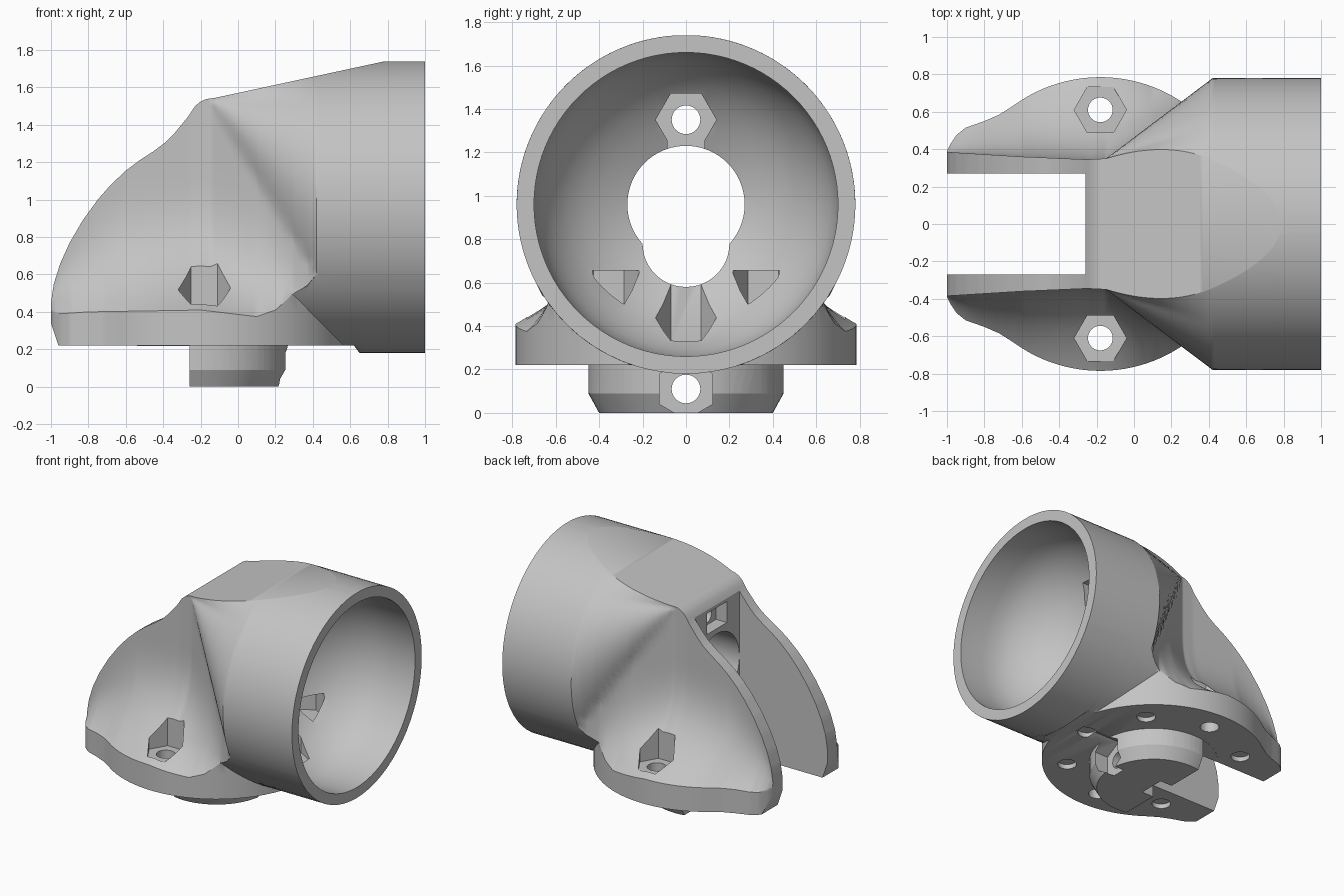
import bpy, bmesh, math
from mathutils import Matrix, Vector

old = bpy.data.objects.get("Cube")
if old:
    bpy.data.objects.remove(old, do_unlink=True)

grey = bpy.data.materials.new("plain grey")
grey.use_nodes = True
GREY = (0.55, 0.55, 0.55, 1)
grey.diffuse_color = GREY
grey.node_tree.nodes["Principled BSDF"].inputs["Base Color"].default_value = GREY

R, AXIS_Z = 0.78, 0.96          # socket tube
BASE_X, BASE_R = -0.18, 0.785   # round flange
APEX_X, APEX_Z = -0.15, 1.53    # shoulder where the fork meets the tube
TUBE_X, FOLD_Z = 0.42, 0.6      # where the shoulder folds reach the tube


def interp(pts, x):
    """Piecewise linear lookup."""
    if x <= pts[0][0]:
        return pts[0][1]
    for (a, b), (c, d) in zip(pts, pts[1:]):
        if x <= c:
            return b + (d - b) * (x - a) / (c - a)
    return pts[-1][1]


def make(name, bm):
    bmesh.ops.recalc_face_normals(bm, faces=bm.faces[:])
    me = bpy.data.meshes.new(name)
    bm.to_mesh(me)
    bm.free()
    me.materials.append(grey)
    ob = bpy.data.objects.new(name, me)
    bpy.context.collection.objects.link(ob)
    return ob


def rod(name, start, end, r1, sides=48, r2=None, turn=0):
    """Prism, cylinder or cone from start to end."""
    a, b = Vector(start), Vector(end)
    bm = bmesh.new()
    rot = (b - a).to_track_quat('Z', 'Y').to_matrix().to_4x4()
    bmesh.ops.create_cone(bm, cap_ends=True, segments=sides, radius1=r1,
                          radius2=r1 if r2 is None else r2, depth=(b - a).length,
                          matrix=Matrix.Translation((a + b) / 2) @ rot @ Matrix.Rotation(turn, 4, 'Z'))
    return make(name, bm)


def box(name, lo, hi):
    lo, hi = Vector(lo), Vector(hi)
    bm = bmesh.new()
    bmesh.ops.create_cube(bm, size=1, matrix=Matrix.Translation((lo + hi) / 2)
                          @ Matrix.Diagonal((*(hi - lo), 1)))
    return make(name, bm)


def skin(name, rings):
    """Closed loft through equal rings."""
    bm = bmesh.new()
    loops = [[bm.verts.new(p) for p in ring] for ring in rings]
    n = len(loops[0])
    for a, b in zip(loops, loops[1:]):
        for i in range(n):
            j = (i + 1) % n
            bm.faces.new((a[i], a[j], b[j], b[i]))
    bm.faces.new(loops[0])
    bm.faces.new(loops[-1])
    return make(name, bm)


# Outer shell: a half width for every x and z
TOP = [(-1, .45), (-.985, .55), (-.95, .66), (-.9, .77), (-.83, .89), (-.75, 1.0), (-.68, 1.08),
       (-.6, 1.155), (-.52, 1.215), (-.45, 1.26), (-.39, 1.305), (-.34, 1.355), (-.27, 1.44),
       (-.23, 1.5), (-.2, 1.525), (-.17, 1.538), (-.12, 1.545), (.78, 1.739)]
WIDTH = [(-1, .385), (-.6, .36), (-.25, .345), (-.15, .35)]
TIP = [(-1, .39), (-.98, .43), (-.95, .475), (-.9, .515), (-.8, .55), (-.72, .585), (-.64, .636)]
RIM = [(-1, .41), (-.95, .39), (-.8, .40), (-.2, .41), (.1, .375), (.2, .41), (.3, .5),
       (.37, .54), (.42, .6)]
FLOOR = [(-1, .34), (-.96, .22), (.62, .22), (.65, .18)]


def flange_edge(x):
    if x < -.64:
        return interp(TIP, x)
    return math.sqrt(max(0, BASE_R ** 2 - (x - BASE_X) ** 2))


def tube(z):
    return math.sqrt(max(.0001, R * R - (z - AXIS_Z) ** 2))


def lower_width(x, z):
    """Flange wall, merging into the tube."""
    return max(flange_edge(x), tube(z)) if x > 0 else flange_edge(x)


def upper_width(x, z):
    """Fork, conical shoulder and tube, with a concave flare to the flange."""
    t = min(1, max(0, (x - APEX_X) / (TUBE_X - APEX_X)))
    if t == 1:
        return tube(z)
    fold = APEX_Z + (FOLD_Z - APEX_Z) * t
    z_ring = z
    if z < APEX_Z:
        z_ring = max(FOLD_Z, APEX_Z + (z - APEX_Z) / max(t, .001))
    base = interp(WIDTH, x) * (1 - t) + tube(z_ring) * t
    rim = interp(RIM, x)
    reach = min(.75, min(fold, interp(TOP, x)) - rim)
    s = min(1, (z - rim) / max(reach, .01))
    return base + max(0, lower_width(x, rim) - base) * (1 - s) ** 3


def section(x):
    z0, rim, top = interp(FLOOR, x), interp(RIM, x), interp(TOP, x)
    # a row follows the seam between flange and tube
    seam = AXIS_Z - math.sqrt(R * R - min(R, flange_edge(x)) ** 2)
    seam = min(max(seam, z0 + .004), rim - .004)
    u = math.sqrt((seam - z0) / (rim - z0))
    steps = [u * i / 6 for i in range(7)] + [u + (1 - u) * i / 10 for i in range(1, 11)]
    side = []
    for s in steps:
        z = z0 + (rim - z0) * s * s
        side.append((lower_width(x, z), z))
    for i in range(1, 45):
        z = rim + (top - rim) * (1 - math.cos(math.pi * i / 44)) / 2
        side.append((upper_width(x, z), z))
    return [(x, y, z) for y, z in side] + [(x, -y, z) for y, z in reversed(side)]


xs = {round(-1 + i * .03, 3) for i in range(60)} | {round(.42 + i * .01, 3) for i in range(19)}
xs |= {p[0] for p in TOP + WIDTH + TIP + FLOOR + RIM} | {.606, .85, 1}
elbow = skin("elbow_housing", [section(x) for x in sorted(xs)])

# Round spigot under the flange
spigot = rod("spigot", (BASE_X, 0, .09), (BASE_X, 0, .26), .45, 64)
spigot_chamfer = rod("spigot_chamfer", (BASE_X, 0, 0), (BASE_X, 0, .0901), .40, 64, .45)
adds = [spigot, spigot_chamfer]

# Socket bore: turned bowl narrowing to a cable hole
BOWL = [(1.1, .7), (.8, .7), (.7, .69), (.62, .665), (.55, .63), (.49, .59), (.43, .54),
        (.37, .47), (.31, .38), (.27, .3), (.255, .27), (-.5, .27)]
bore = skin("bore_cutter", [[(x, r * math.cos(k * math.tau / 96), AXIS_Z + r * math.sin(k * math.tau / 96))
                             for k in range(96)] for x, r in BOWL])
cuts = [bore,
        rod("cable_cutter", (-.5, 0, .78), (.6, 0, .78), .2),
        box("fork_slot_cutter", (-1.2, -.27, -.2), (-.26, .27, 2)),
        box("spigot_flat_cutter", (-.8, -.5, -.2), (-.26, .5, .219))]

# Nut pockets and screws along the socket axis
for z, x0, x1, turn in ((1.35, .06, .6, math.pi / 6), (.11, .14, .5, 0)):
    cuts.append(rod("nut_cutter", (x0, 0, z), (x1, 0, z), .14, 6, turn=turn))
    cuts.append(rod("screw_cutter", (-.5, 0, z), (.3, 0, z), .066, 32))
cuts += [box("upper_neck_cutter", (.06, -.085, 1.1), (.45, .085, 1.28)),
         box("head_recess_cutter", (-.4, -.12, 1.27), (-.17, .12, 1.43)),
         box("spigot_back_cutter", (-.4, -.1, -.1), (-.16, .1, .17))]

# Flange bolt ring, with hexagonal pockets
for deg in (0, 45, -45, 90, -90, 135, -135):
    a = math.radians(deg)
    x, y = BASE_X + .61 * math.cos(a), .61 * math.sin(a)
    through = abs(deg) == 90
    cuts.append(rod("bolt_cutter", (x, y, .1), (x, y, .6 if through else .255), .066, 32))
    if through:
        cuts.append(rod("bolt_pocket_cutter", (x, y, .43), (x, y, 1.1), .14, 6, turn=math.pi / 2))
# Pockets opening into the bowl
for x, y, z0, z1 in ((.43, 0, .32, .8), (.31, .355, .475, .655), (.31, -.355, .475, .655)):
    cuts.append(rod("bowl_pocket_cutter", (x, y, z0), (x, y, z1), .14, 6))

for tools, mode in ((adds, 'UNION'), (cuts, 'DIFFERENCE')):
    for tool in tools:
        tool.hide_render = True
        mod = elbow.modifiers.new(tool.name, 'BOOLEAN')
        mod.operation, mod.solver, mod.object = mode, 'EXACT', tool

# Bake the cuts and drop the helpers
bpy.context.view_layer.update()
deps = bpy.context.evaluated_depsgraph_get()
baked = bpy.data.meshes.new_from_object(elbow.evaluated_get(deps))
elbow.modifiers.clear()
elbow.data = baked
baked.materials.clear()
baked.materials.append(grey)
for p in baked.polygons:
    p.material_index = 0
for tool in adds + cuts:
    bpy.data.objects.remove(tool, do_unlink=True)

bpy.ops.object.select_all(action='DESELECT')
elbow.select_set(True)
bpy.context.view_layer.objects.active = elbow
bpy.ops.object.shade_smooth_by_angle(angle=math.radians(32))
